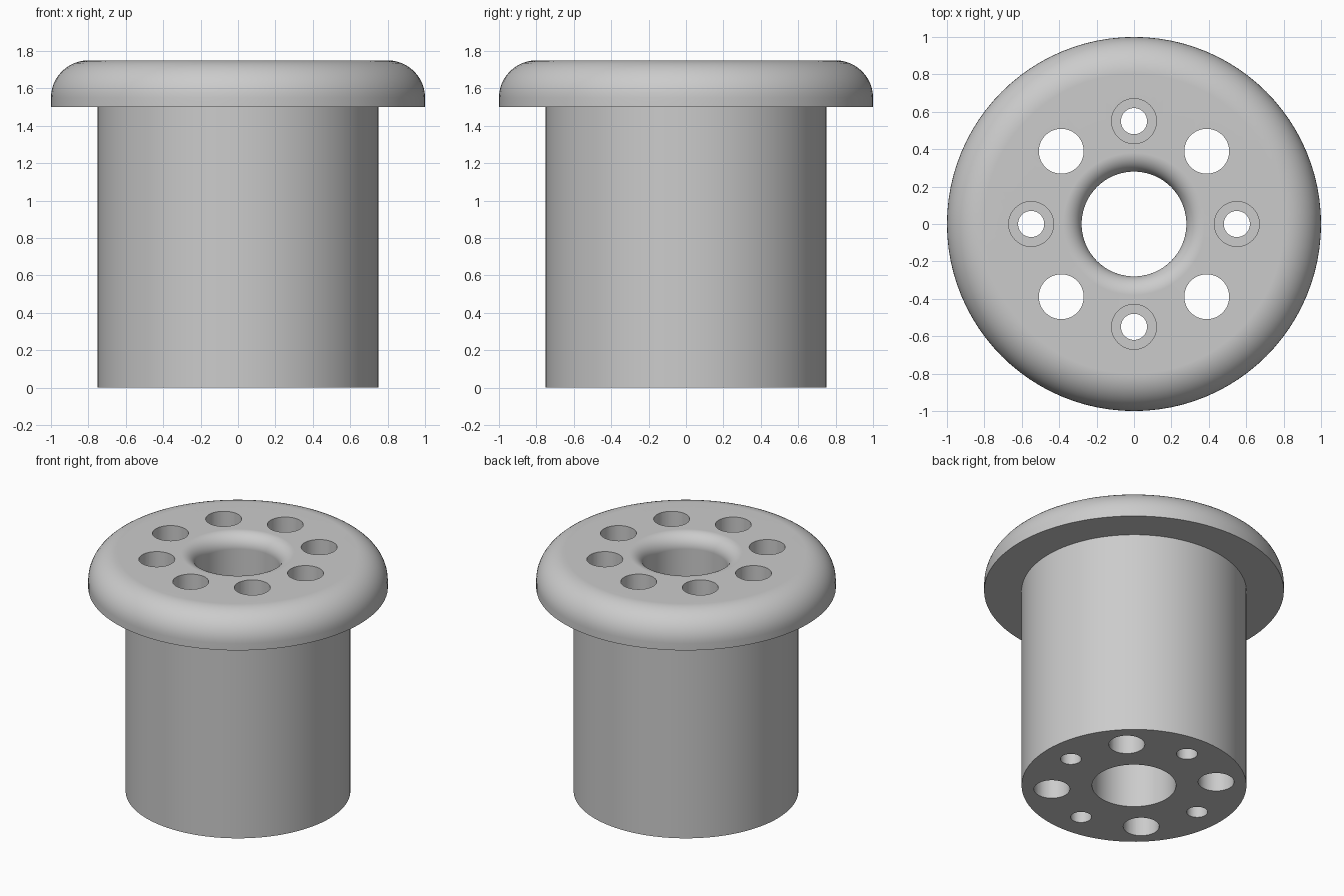
import bpy
import bmesh
from math import sin, cos, pi, radians
from mathutils import Matrix, Vector

cube = bpy.data.objects.get("Cube")
if cube:
    bpy.data.objects.remove(cube, do_unlink=True)

# Main dimensions
BORE, BODY, FLANGE = 0.28, 0.75, 1.0
FLANGE_Z, TOP = 1.5, 1.75
RIM_ROUND, BORE_ROUND = 0.2, 0.1
HOLE_RING, WIDE, NARROW, SEAT_DEPTH = 0.55, 0.12, 0.07, 0.25
SEGMENTS = 96

grey = bpy.data.materials.new("plain grey")
grey.use_nodes = True
colour = (0.6, 0.6, 0.6, 1)
grey.diffuse_color = colour
grey.node_tree.nodes["Principled BSDF"].inputs["Base Color"].default_value = colour


def new_object(name, bm):
    mesh = bpy.data.meshes.new(name)
    bmesh.ops.recalc_face_normals(bm, faces=bm.faces[:])
    bm.to_mesh(mesh)
    bm.free()
    mesh.materials.append(grey)
    obj = bpy.data.objects.new(name, mesh)
    bpy.context.collection.objects.link(obj)
    return obj


def arc(cx, cz, r, start, end, steps=12):
    angles = [radians(start + (end - start) * i / steps) for i in range(steps + 1)]
    return [(cx + r * cos(a), cz + r * sin(a)) for a in angles]


def lathe(name, profile):
    bm = bmesh.new()
    verts = [bm.verts.new((r, 0, z)) for r, z in profile]
    edges = [bm.edges.new((v, verts[(i + 1) % len(verts)])) for i, v in enumerate(verts)]
    bmesh.ops.spin(bm, geom=verts + edges, cent=(0, 0, 0), axis=(0, 0, 1),
                   angle=2 * pi, steps=SEGMENTS, use_merge=True)
    bmesh.ops.remove_doubles(bm, verts=bm.verts[:], dist=1e-5)
    return new_object(name, bm)


def drill(target, holes):
    """Cut round holes, each given as (angle in degrees, radius, low z, high z)."""
    bm = bmesh.new()
    for angle, radius, low, high in holes:
        a = radians(angle)
        centre = Vector((HOLE_RING * cos(a), HOLE_RING * sin(a), (low + high) / 2))
        bmesh.ops.create_cone(bm, cap_ends=True, segments=48, radius1=radius, radius2=radius,
                              depth=high - low, matrix=Matrix.Translation(centre))
    cutter = new_object("hole_cutter", bm)
    cutter.hide_render = True
    mod = target.modifiers.new("holes", "BOOLEAN")
    mod.operation, mod.solver, mod.object = "DIFFERENCE", "EXACT", cutter
    bpy.context.view_layer.objects.active = target
    bpy.ops.object.modifier_apply(modifier=mod.name)
    bpy.data.objects.remove(cutter, do_unlink=True)


# Flanged sleeve with a rounded rim and a rounded bore mouth
profile = [(BORE, 0), (BODY, 0), (BODY, FLANGE_Z), (FLANGE, FLANGE_Z)]
profile += arc(FLANGE - RIM_ROUND, TOP - RIM_ROUND, RIM_ROUND, 0, 90)
profile += arc(BORE + BORE_ROUND, TOP - BORE_ROUND, BORE_ROUND, 90, 180)
sleeve = lathe("flanged_sleeve", profile)

# Wide through holes on the diagonals, narrow ones between them
drill(sleeve, [(45 * i, WIDE if i % 2 else NARROW, -0.2, TOP + 0.2) for i in range(8)])
# Screw head seats above the narrow holes
drill(sleeve, [(90 * i, WIDE, TOP - SEAT_DEPTH, TOP + 0.2) for i in range(4)])

# Smooth walls, crisp edges
bpy.ops.object.select_all(action="DESELECT")
sleeve.select_set(True)
bpy.context.view_layer.objects.active = sleeve
bpy.ops.object.shade_smooth_by_angle(angle=radians(30))
weighted = sleeve.modifiers.new("even shading", "WEIGHTED_NORMAL")
weighted.keep_sharp = True
